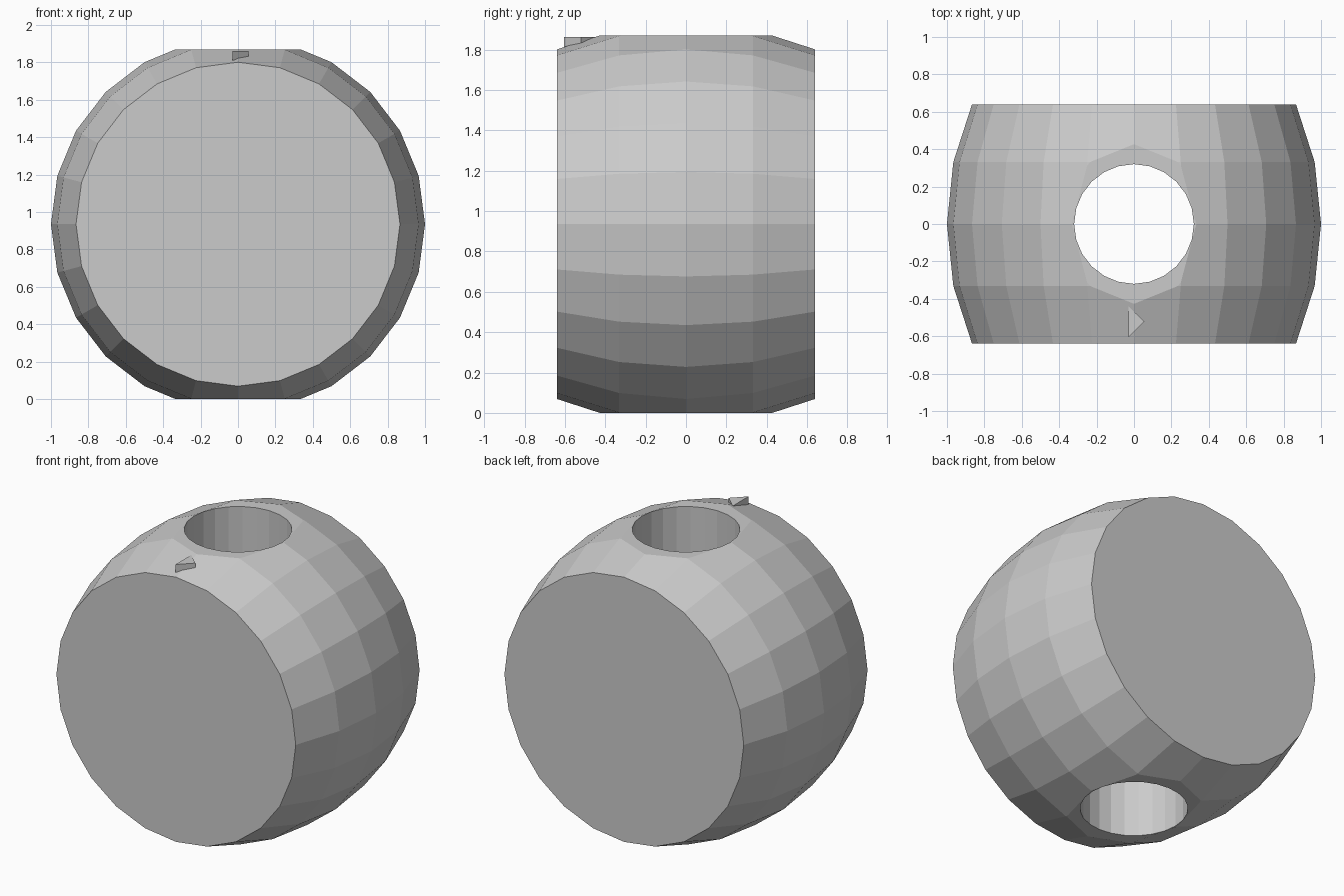
import bpy, bmesh
from math import sin, cos, pi, radians
from mathutils import Vector

if "Cube" in bpy.data.objects:
    bpy.data.objects.remove(bpy.data.objects["Cube"])

SIDES = 24
MID = 0.935        # height of the bead centre, also half its height
STRETCH = 1.28     # the ball is stretched along y


def new_object(name, bm):
    bmesh.ops.recalc_face_normals(bm, faces=bm.faces[:])
    mesh = bpy.data.meshes.new(name)
    bm.to_mesh(mesh)
    bm.free()
    obj = bpy.data.objects.new(name, mesh)
    bpy.context.collection.objects.link(obj)
    return obj


def prism(name, points, z0, z1):
    bm = bmesh.new()
    rings = [[bm.verts.new((x, y, z)) for x, y in points] for z in (z0, z1)]
    n = len(points)
    for ring in rings:
        bm.faces.new(ring)
    for i in range(n):
        j = (i + 1) % n
        bm.faces.new((rings[0][i], rings[0][j], rings[1][j], rings[1][i]))
    return new_object(name, bm)


def boolean(obj, tool, operation):
    mod = obj.modifiers.new(operation.lower(), 'BOOLEAN')
    mod.object, mod.operation, mod.solver = tool, operation, 'EXACT'
    bpy.context.view_layer.objects.active = obj
    bpy.ops.object.modifier_apply(modifier=mod.name)
    bpy.data.objects.remove(tool)


# Bead body: faceted rings around the y axis with flat ends
bm = bmesh.new()
rings = []
for lat in (-30, -15, 0, 15, 30):
    r, y = cos(radians(lat)), STRETCH * sin(radians(lat))
    rings.append([bm.verts.new((r * cos(2 * pi * i / SIDES), y,
                                MID + r * sin(2 * pi * i / SIDES)))
                  for i in range(SIDES)])
for a, b in zip(rings, rings[1:]):
    for i in range(SIDES):
        j = (i + 1) % SIDES
        bm.faces.new((a[i], a[j], b[j], b[i]))
bm.faces.new(rings[0])
bm.faces.new(rings[-1])

# Flats on top and bottom
for z, side in ((2 * MID, 1), (0, -1)):
    geom = bm.verts[:] + bm.edges[:] + bm.faces[:]
    cut = bmesh.ops.bisect_plane(bm, geom=geom, plane_co=Vector((0, 0, z)),
                                 plane_no=Vector((0, 0, side)), clear_outer=True)
    edges = [e for e in cut['geom_cut'] if isinstance(e, bmesh.types.BMEdge)]
    bmesh.ops.contextual_create(bm, geom=edges)
bead = new_object("bead", bm)

# Vertical through hole
circle = [(0.32 * cos(2 * pi * i / SIDES), 0.32 * sin(2 * pi * i / SIDES))
          for i in range(SIDES)]
boolean(bead, prism("hole_cutter", circle, -0.5, 2.5), 'DIFFERENCE')

# Small raised arrow marker near the front edge of the top
arrow = [(-0.03, -0.605), (0.055, -0.52), (-0.03, -0.44)]
boolean(bead, prism("arrow_marker", arrow, 1.7, 1.862), 'UNION')
